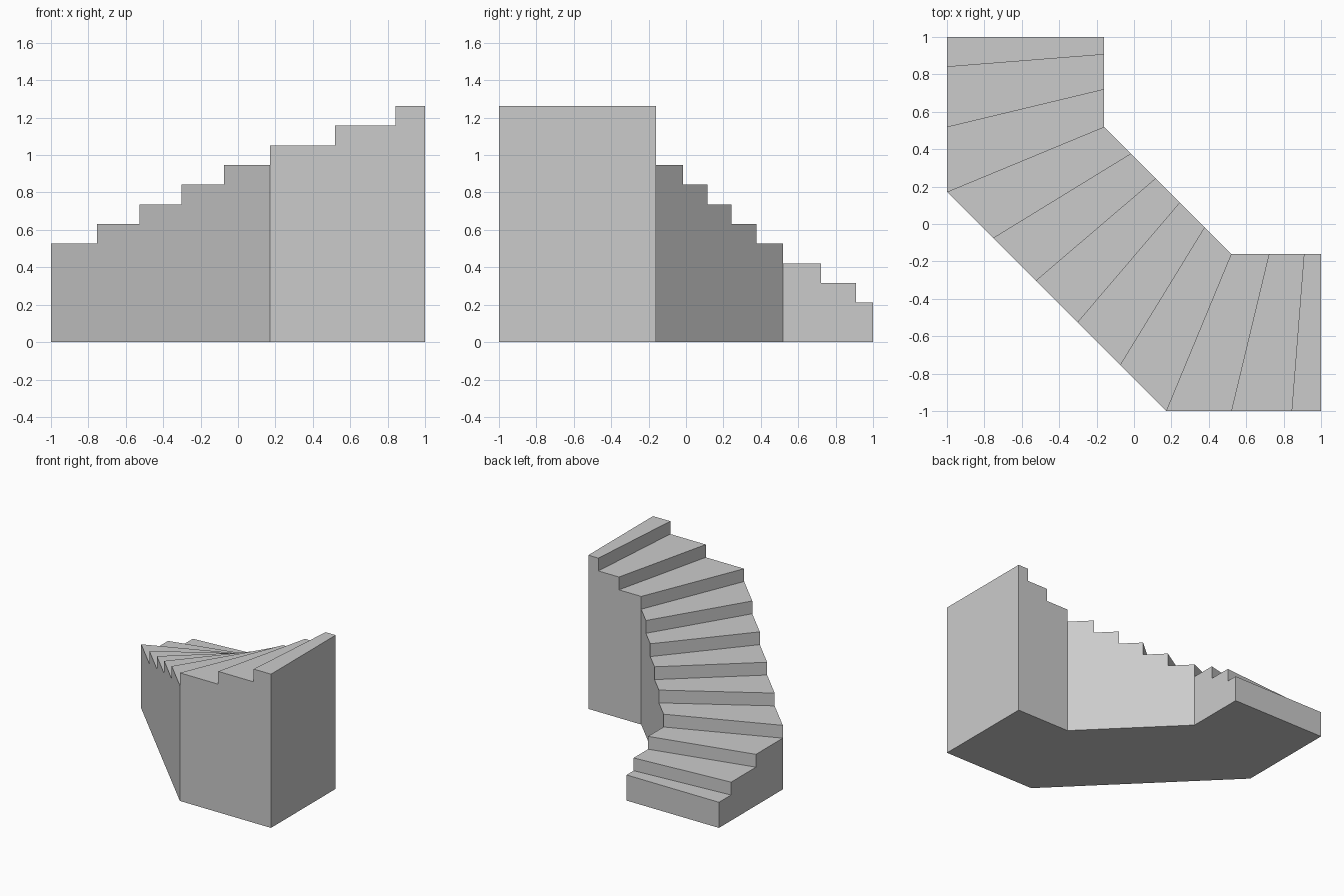
import bpy, bmesh
from math import cos, sin, radians
from mathutils import Vector

cube = bpy.data.objects.get("Cube")
if cube:
    bpy.data.objects.remove(cube)

PIVOT = Vector((1, 1, 0))      # point the winding steps turn around
OUTER, INNER = 2.0, 1.16       # distance of outer and inner walls from it
RISE = 1.263 / 12
STEPS = 11


def on_wall(apothem, degrees):
    """Point on an octagonal wall at a given turn from the lowest edge."""
    facet = 45 * round((degrees - 0.01) / 45)
    r = apothem / cos(radians(degrees - facet))
    a = radians(degrees)
    return PIVOT - Vector((r * cos(a), r * sin(a), 0))


# Turn angle of each riser: half treads at both ends, full treads between
angles = [0] + [4.5 + 9 * i for i in range(STEPS - 1)] + [90]
walls = [[on_wall(d, a) for a in angles] for d in (OUTER, INNER)]

bm = bmesh.new()


def face(*points):
    bm.faces.new([bm.verts.new(p) for p in points])


def up(p, level):
    return p + Vector((0, 0, RISE * level))


for i in range(STEPS):
    low, high = (i + 1 if i else 0), i + 2
    o0, o1 = walls[0][i:i + 2]
    n0, n1 = walls[1][i:i + 2]
    face(up(o0, high), up(o1, high), up(n1, high), up(n0, high))   # tread
    face(up(o0, low), up(o0, high), up(n0, high), up(n0, low))     # riser
    face(o0, n0, n1, o1)                                           # underside
    for a, b in ((o0, o1), (n0, n1)):                              # side walls
        corners = [a, b, up(b, high), up(a, high)]
        if low:
            corners.append(up(a, low))
        face(*corners)

# Tall end wall
top = STEPS + 1
o, n = walls[0][-1], walls[1][-1]
face(o, n, up(n, top), up(o, top))

# Weld into one solid and merge coplanar wall and base pieces
bmesh.ops.remove_doubles(bm, verts=bm.verts, dist=0.0005)
bmesh.ops.recalc_face_normals(bm, faces=bm.faces)
bmesh.ops.dissolve_limit(bm, angle_limit=radians(1), verts=bm.verts, edges=bm.edges)

mesh = bpy.data.meshes.new("winding_stairs")
bm.to_mesh(mesh)
bm.free()

grey = bpy.data.materials.new("plain_grey")
grey.use_nodes = True
colour = (0.6, 0.6, 0.6, 1)
grey.diffuse_color = colour
grey.node_tree.nodes["Principled BSDF"].inputs["Base Color"].default_value = colour
mesh.materials.append(grey)

stairs = bpy.data.objects.new("winding_stairs", mesh)
bpy.context.collection.objects.link(stairs)
